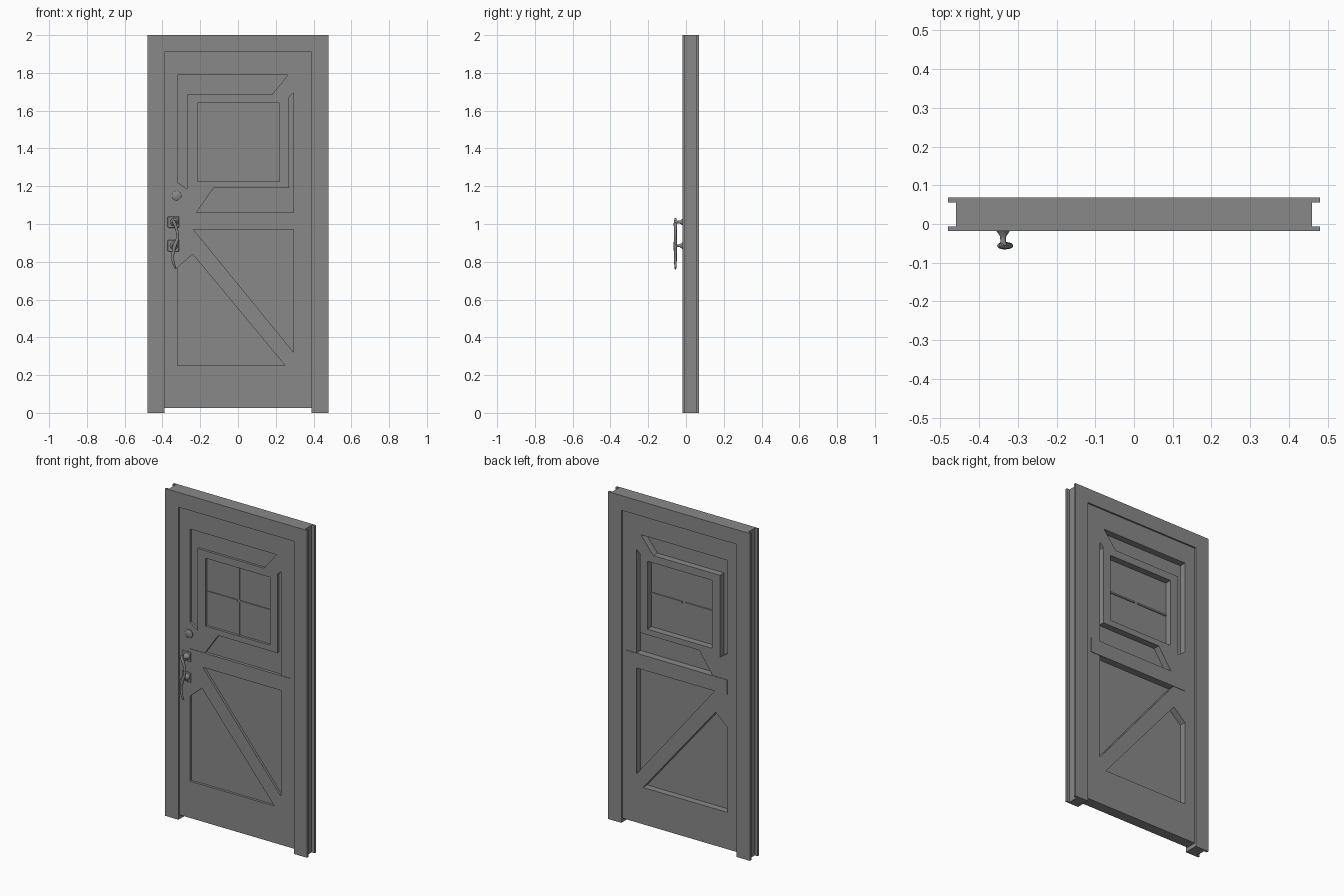
import bpy, bmesh, math
from mathutils import Vector

cube = bpy.data.objects.get("Cube")
if cube:
    bpy.data.objects.remove(cube, do_unlink=True)

grey = bpy.data.materials.new("plain grey")
grey.use_nodes = True
COLOUR = (0.25, 0.25, 0.25, 1)
grey.diffuse_color = COLOUR
grey.node_tree.nodes["Principled BSDF"].inputs["Base Color"].default_value = COLOUR


def finish(bm, name):
    bmesh.ops.recalc_face_normals(bm, faces=bm.faces)
    mesh = bpy.data.meshes.new(name)
    bm.to_mesh(mesh)
    bm.free()
    obj = bpy.data.objects.new(name, mesh)
    bpy.context.collection.objects.link(obj)
    mesh.materials.append(grey)
    return obj


def add_prism(bm, outline, y0, y1):
    """Extrude an x-z outline from y0 to y1."""
    face = bm.faces.new([bm.verts.new((x, y0, z)) for x, z in outline])
    ext = bmesh.ops.extrude_face_region(bm, geom=[face])
    moved = [v for v in ext["geom"] if isinstance(v, bmesh.types.BMVert)]
    bmesh.ops.translate(bm, verts=moved, vec=(0, y1 - y0, 0))


def prism(name, outline, y0, y1):
    bm = bmesh.new()
    add_prism(bm, outline, y0, y1)
    return finish(bm, name)


def rect(x0, x1, z0, z1):
    return [(x0, z0), (x1, z0), (x1, z1), (x0, z1)]


def smooth(obj):
    bpy.ops.object.select_all(action="DESELECT")
    obj.select_set(True)
    bpy.context.view_layer.objects.active = obj
    bpy.ops.object.shade_smooth_by_angle(angle=math.radians(40))


def lathe(name, centre, profile, sides=24):
    """Turn (radius, y) points about a line along y."""
    bm = bmesh.new()
    rings = []
    for r, y in profile:
        rings.append([bm.verts.new((centre[0] + r * math.cos(a), y, centre[1] + r * math.sin(a)))
                      for a in (2 * math.pi * i / sides for i in range(sides))])
    for a, b in zip(rings, rings[1:]):
        for i in range(sides):
            j = (i + 1) % sides
            bm.faces.new((a[i], a[j], b[j], b[i]))
    bm.faces.new(rings[0])
    bm.faces.new(rings[-1])
    smooth(finish(bm, name))


# Door frame: jamb between two wider casings
def arch(outer):
    return [(-outer, 0), (-outer, 2), (outer, 2), (outer, 0),
            (0.39, 0), (0.39, 1.91), (-0.39, 1.91), (-0.39, 0)]


prism("front_casing", arch(0.48), -0.018, -0.007)
prism("jamb", arch(0.46), -0.007, 0.055)
prism("back_casing", arch(0.48), 0.055, 0.068)

# Door leaf with recesses that leave the braces and window surround standing
FRONT, BACK = -0.006, 0.058
PANEL_FRONT, PANEL_BACK = 0.009, 0.018
recesses = [
    [(-0.32, 1.79), (0.265, 1.79), (0.18, 1.685), (-0.27, 1.685), (-0.27, 1.185), (-0.32, 1.22)],
    [(0.295, 1.695), (0.295, 1.06), (-0.22, 1.06), (-0.13, 1.19), (0.27, 1.19), (0.27, 1.67)],
    [(-0.235, 0.97), (0.295, 0.97), (0.295, 0.32)],
    [(-0.32, 0.77), (-0.24, 0.84), (0.25, 0.25), (-0.32, 0.25)],
    rect(-0.215, 0.22, 1.225, 1.64),
]
leaf = prism("door_leaf", rect(-0.39, 0.39, 0.025, 1.91), FRONT, BACK)
bm = bmesh.new()
for outline in recesses:
    add_prism(bm, outline, FRONT - 0.02, PANEL_FRONT)
    add_prism(bm, outline, PANEL_BACK, BACK + 0.02)
cutter = finish(bm, "recess_cutter")
cutter.hide_render = True
cut = leaf.modifiers.new("recesses", "BOOLEAN")
cut.operation = "DIFFERENCE"
cut.solver = "EXACT"
cut.object = cutter
bpy.context.view_layer.objects.active = leaf
bpy.ops.object.modifier_apply(modifier=cut.name)
bpy.data.objects.remove(cutter, do_unlink=True)

# Middle rail, slightly proud on both sides
prism("middle_rail", rect(-0.32, 0.36, 0.97, 1.06), FRONT - 0.003, BACK + 0.003)

# Window glazing bars
for x0, x1 in ((-0.215, -0.008), (0.012, 0.22)):
    prism("horizontal_glazing_bar", rect(x0, x1, 1.427, 1.437), PANEL_FRONT - 0.006, PANEL_BACK + 0.006)
for z0, z1 in ((1.225, 1.422), (1.442, 1.64)):
    prism("vertical_glazing_bar", rect(-0.003, 0.007, z0, z1), PANEL_FRONT - 0.006, PANEL_FRONT)

# Deadbolt
lathe("deadbolt", (-0.325, 1.15),
      [(0.025, FRONT), (0.025, FRONT - 0.006), (0.02, FRONT - 0.01)])

# Handle mounts: rounded plate and flared post
for z in (1.01, 0.885):
    plate = prism("handle_plate", rect(-0.372, -0.312, z - 0.03, z + 0.03), FRONT - 0.007, FRONT)
    bevel = plate.modifiers.new("rounded corners", "BEVEL")
    bevel.width = 0.01
    bevel.segments = 3
    bevel.limit_method = "ANGLE"
    lathe("handle_post", (-0.338, z),
          [(0.022, FRONT - 0.006), (0.016, -0.02), (0.008, -0.032), (0.007, -0.045), (0.011, -0.056)])

# Curved pull bar
path = [(-0.35, 1.03), (-0.338, 1.01), (-0.322, 0.965), (-0.318, 0.925),
        (-0.335, 0.885), (-0.347, 0.835), (-0.343, 0.79), (-0.328, 0.762)]
radii = [0.5, 1.3, 0.9, 0.9, 1.3, 0.9, 0.9, 0.5]
curve = bpy.data.curves.new("pull_bar", "CURVE")
curve.dimensions = "3D"
curve.bevel_depth = 0.008
curve.bevel_resolution = 3
curve.use_fill_caps = True
spline = curve.splines.new("NURBS")
spline.points.add(len(path) - 1)
for point, (x, z), r in zip(spline.points, path, radii):
    point.co = (x, -0.056, z, 1)
    point.radius = r
spline.use_endpoint_u = True
spline.order_u = 3
curve.materials.append(grey)
bar = bpy.data.objects.new("pull_bar", curve)
bpy.context.collection.objects.link(bar)
